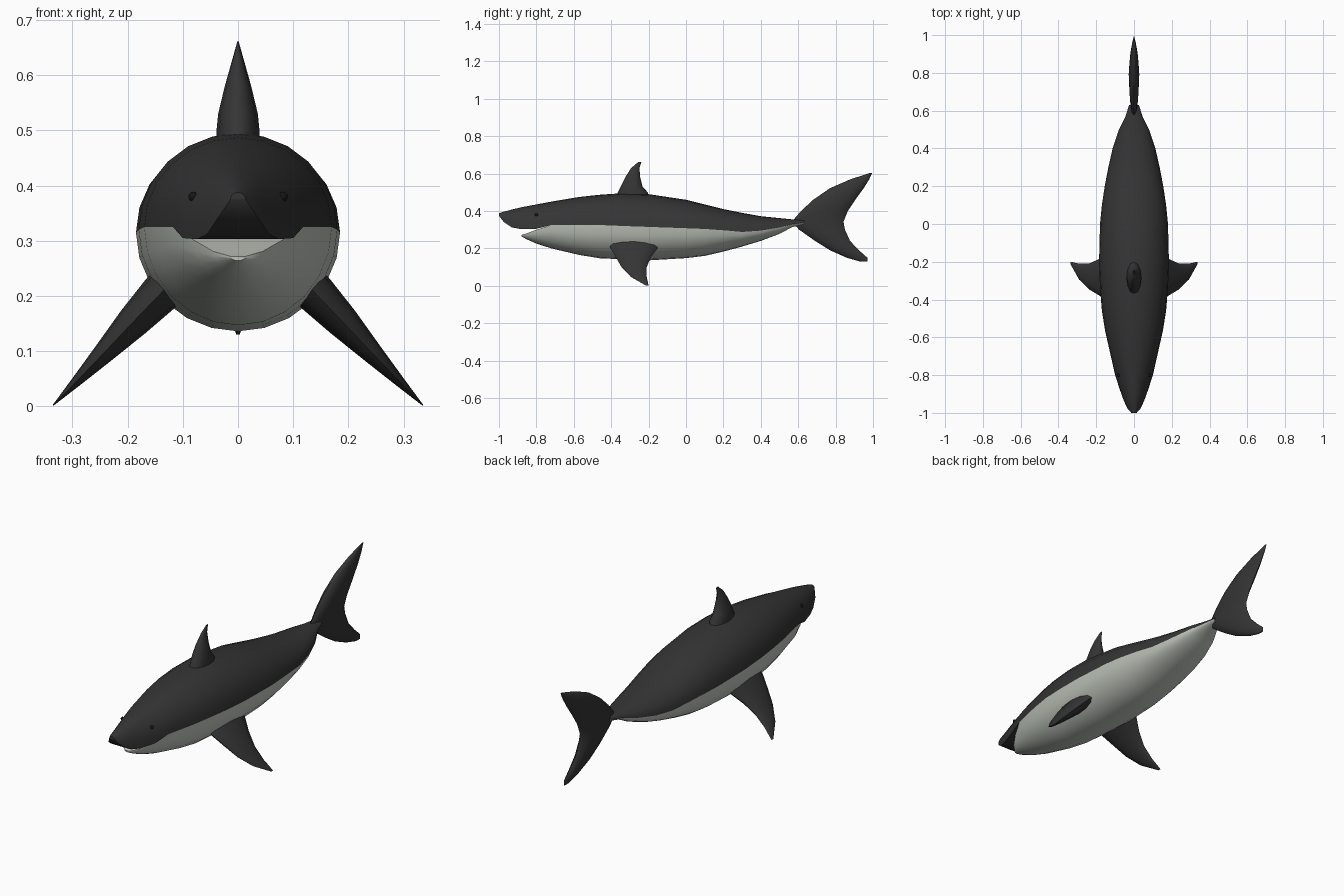
import bpy, bmesh, math
from mathutils import Vector

cube = bpy.data.objects.get("Cube")
if cube:
    bpy.data.objects.remove(cube, do_unlink=True)


def material(name, rgb):
    m = bpy.data.materials.new(name)
    m.use_nodes = True
    m.diffuse_color = (*rgb, 1)
    m.node_tree.nodes["Principled BSDF"].inputs["Base Color"].default_value = (*rgb, 1)
    return m


DARK = material("dark grey skin", (0.035, 0.035, 0.035))
PALE = material("pale belly", (0.52, 0.56, 0.50))
BLACK = material("eye black", (0.008, 0.008, 0.008))


def loft(name, rings, mat, angle=50):
    """Skin a row of closed rings and cap both ends."""
    bm = bmesh.new()
    rows = [[bm.verts.new(p) for p in ring] for ring in rings]
    n = len(rows[0])
    for a, b in zip(rows, rows[1:]):
        for i in range(n):
            j = (i + 1) % n
            bm.faces.new((a[i], a[j], b[j], b[i]))
    bm.faces.new(rows[0])
    bm.faces.new(rows[-1])
    bmesh.ops.recalc_face_normals(bm, faces=bm.faces)
    mesh = bpy.data.meshes.new(name)
    bm.to_mesh(mesh)
    bm.free()
    mesh.materials.append(mat)
    ob = bpy.data.objects.new(name, mesh)
    bpy.context.collection.objects.link(ob)
    bpy.ops.object.select_all(action='DESELECT')
    ob.select_set(True)
    bpy.context.view_layer.objects.active = ob
    bpy.ops.object.shade_smooth_by_angle(angle=math.radians(angle))
    return ob


def half_ring(y, width, seam, edge, n=12):
    """Half ellipse from the colour seam to the back or belly line."""
    return [(width * math.cos(math.pi * i / n), y,
             seam + (edge - seam) * math.sin(math.pi * i / n)) for i in range(n + 1)]


def fin(name, stations, normal, n=12):
    """Lens sections: (front y, rear y, centre x, centre z, half thickness)."""
    normal = Vector(normal).normalized()
    rings = []
    for front, rear, x, z, thick in stations:
        ring = []
        for i in range(n):
            t = 2 * math.pi * i / n
            y = (front + rear) / 2 - (rear - front) / 2 * math.cos(t)
            ring.append(Vector((x, y, z)) + normal * thick * math.sin(t))
        rings.append(ring)
    return loft(name, rings, DARK)


# Shared trunk behind the mouth: y, half width, seam z, back z, belly z
trunk = [(-0.72, 0.118, 0.325, 0.45, 0.20), (-0.57, 0.152, 0.325, 0.475, 0.165),
         (-0.46, 0.17, 0.325, 0.487, 0.147), (-0.34, 0.18, 0.32, 0.495, 0.142),
         (-0.2, 0.185, 0.315, 0.49, 0.136), (0, 0.18, 0.308, 0.46, 0.148),
         (0.1, 0.17, 0.304, 0.435, 0.16), (0.2, 0.155, 0.297, 0.41, 0.183),
         (0.3, 0.136, 0.288, 0.39, 0.21), (0.4, 0.113, 0.295, 0.372, 0.24),
         (0.5, 0.08, 0.312, 0.362, 0.278), (0.57, 0.045, 0.33, 0.355, 0.315),
         (0.63, 0.026, 0.338, 0.352, 0.327)]

# Snout and dark back
snout = [(-1, 0.014, 0.374, 0.388), (-0.975, 0.036, 0.342, 0.396),
         (-0.93, 0.056, 0.312, 0.408), (-0.88, 0.074, 0.303, 0.42),
         (-0.8, 0.1, 0.305, 0.435)]
loft("upper_body", [half_ring(*s) for s in snout]
     + [half_ring(y, w, s, top) for y, w, s, top, low in trunk], DARK)

# Lower jaw and pale belly
jaw = [(-0.88, 0.014, 0.272, 0.264), (-0.85, 0.045, 0.281, 0.248),
       (-0.8, 0.078, 0.3, 0.226)]
loft("lower_body", [half_ring(*s) for s in jaw]
     + [half_ring(y, w, s, low) for y, w, s, top, low in trunk], PALE)

# Dorsal fin
fin("dorsal_fin", [(-0.385, -0.19, 0, 0.46, 0.04), (-0.365, -0.205, 0, 0.5, 0.039),
                   (-0.35, -0.232, 0, 0.53, 0.036), (-0.325, -0.245, 0, 0.58, 0.024),
                   (-0.293, -0.249, 0, 0.63, 0.01), (-0.255, -0.238, 0, 0.662, 0.001)],
    (1, 0, 0))

# Paired pectoral fins
for side, label in ((1, "left"), (-1, "right")):
    fin(label + "_pectoral_fin",
        [(-0.41, -0.125, side * 0.11, 0.235, 0.04), (-0.405, -0.15, side * 0.14, 0.205, 0.037),
         (-0.375, -0.188, side * 0.19, 0.153, 0.03), (-0.345, -0.21, side * 0.24, 0.1, 0.02),
         (-0.295, -0.21, side * 0.29, 0.048, 0.01), (-0.215, -0.2, side * 0.335, 0.002, 0.001)],
        (side, 0, 0.95))

# Crescent tail, lower lobe tip to upper lobe tip
fin("tail_fin", [(0.93, 0.97, 0, 0.13, 0.003), (0.86, 0.97, 0, 0.15, 0.01),
                 (0.77, 0.925, 0, 0.19, 0.018), (0.69, 0.877, 0, 0.24, 0.024),
                 (0.605, 0.85, 0, 0.3, 0.024), (0.565, 0.842, 0, 0.342, 0.022),
                 (0.615, 0.865, 0, 0.4, 0.026), (0.68, 0.905, 0, 0.46, 0.028),
                 (0.77, 0.95, 0, 0.522, 0.022), (0.88, 0.98, 0, 0.57, 0.012),
                 (0.98, 0.995, 0, 0.602, 0.002)], (1, 0, 0))

# Eyes
for side, label in ((1, "left"), (-1, "right")):
    bpy.ops.mesh.primitive_uv_sphere_add(segments=12, ring_count=8, radius=0.009,
                                         location=(side * 0.081, -0.8, 0.38))
    eye = bpy.context.object
    eye.name = label + "_eye"
    eye.data.materials.append(BLACK)
    bpy.ops.object.shade_smooth_by_angle()
